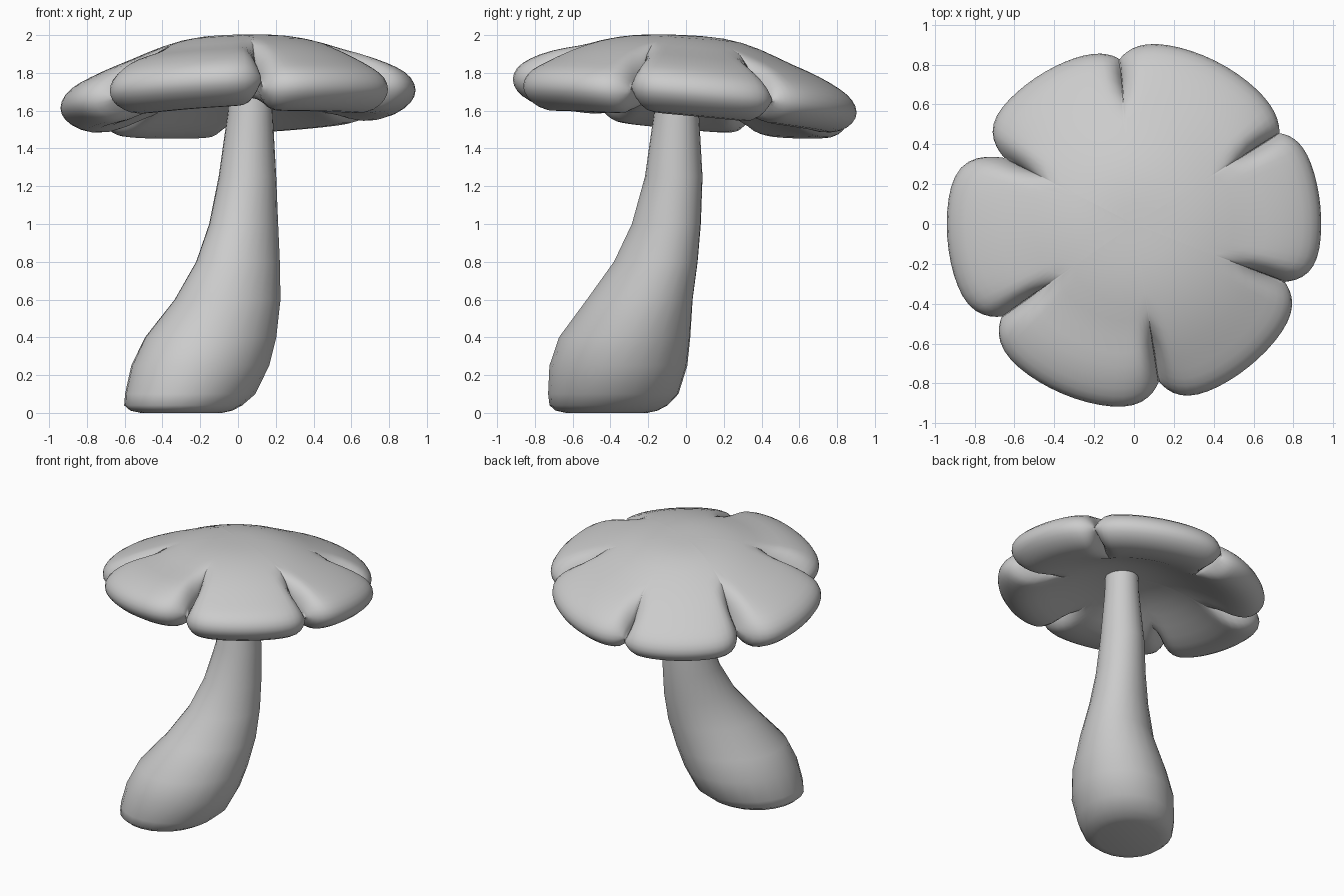
import bpy, bmesh, math
from mathutils import Vector

cube = bpy.data.objects.get("Cube")
if cube:
    bpy.data.objects.remove(cube, do_unlink=True)

grey = bpy.data.materials.new("soft_grey")
grey.use_nodes = True
grey.diffuse_color = (0.6, 0.6, 0.6, 1)
grey.node_tree.nodes["Principled BSDF"].inputs["Base Color"].default_value = (0.6, 0.6, 0.6, 1)


def finish(bm, name):
    bmesh.ops.recalc_face_normals(bm, faces=bm.faces)
    mesh = bpy.data.meshes.new(name)
    bm.to_mesh(mesh)
    bm.free()
    mesh.materials.append(grey)
    mesh.shade_smooth()
    mesh.set_sharp_from_angle(angle=math.radians(70))
    obj = bpy.data.objects.new(name, mesh)
    bpy.context.collection.objects.link(obj)


def bridge(bm, a, b):
    n = len(a)
    for i in range(n):
        j = (i + 1) % n
        bm.faces.new((a[i], a[j], b[j], b[i]))


def fan(bm, ring, tip):
    for i in range(len(ring)):
        bm.faces.new((ring[i], ring[(i + 1) % len(ring)], tip))


# Stalk: elliptical rings leaning diagonally (z, centre x, centre y, along lean, across lean)
STALK = [
    (0.0, -0.3, -0.42, 0.22, 0.21),
    (0.012, -0.3, -0.42, 0.28, 0.26),
    (0.04, -0.29, -0.41, 0.325, 0.3),
    (0.1, -0.253, -0.385, 0.365, 0.325),
    (0.25, -0.2, -0.358, 0.385, 0.345),
    (0.4, -0.145, -0.325, 0.375, 0.32),
    (0.6, -0.055, -0.245, 0.31, 0.25),
    (0.8, 0.0, -0.16, 0.243, 0.2),
    (1.0, 0.03, -0.104, 0.195, 0.17),
    (1.25, 0.05, -0.065, 0.155, 0.15),
    (1.6, 0.065, -0.05, 0.118, 0.118),
    (1.8, 0.07, -0.045, 0.11, 0.11),
]
lean = Vector((1, 1, 0)).normalized()
across = Vector((-1, 1, 0)).normalized()
bm = bmesh.new()
rings = []
for z, cx, cy, a, b in STALK:
    ring = []
    for i in range(24):
        t = math.tau * i / 24
        ring.append(bm.verts.new(Vector((cx, cy, z)) + lean * a * math.cos(t) + across * b * math.sin(t)))
    rings.append(ring)
for low, high in zip(rings, rings[1:]):
    bridge(bm, low, high)
bm.faces.new(rings[0])
bm.faces.new(rings[-1])
finish(bm, "stalk")

# Cap lobes: start angle, end angle, radius, lift,
# and for the crease at the start angle: where it begins and its rim radius
LOBES = [
    (-21, 32, 0.94, 0.01, 0.55, 0.81),
    (32, 95, 0.915, 0.01, 0.58, 0.86),
    (95, 153, 0.885, -0.02, 0.61, 0.83),
    (153, 215, 0.94, 0.0, 0.53, 0.73),
    (215, 279, 0.925, 0.03, 0.51, 0.81),
    (279, 339, 0.92, -0.015, 0.5, 0.8),
]
COLUMNS, STEPS = 24, 14


def smooth(x):
    x = min(max(x, 0), 1)
    return x * x * (3 - 2 * x)


def arc(x):
    """Quarter-ellipse rise from 0 to 1."""
    return math.sqrt(1 - (1 - min(max(x, 0), 1)) ** 2)


# Spokes: direction, rim radius, lift, crease start and angular gap to the crease
spokes = []
for k, (start, end, radius, lift, crease, notch) in enumerate(LOBES):
    next_crease, next_notch = LOBES[(k + 1) % len(LOBES)][4:]
    half_angle = math.radians(end - start) / 2
    for i in range(COLUMNS):
        t = math.sin(math.pi * (i / COLUMNS - 0.5))
        if t > 0:
            crease, notch = next_crease, next_notch
        rim = radius - (radius - notch) * abs(t) ** 6
        angle = math.radians(start) + (1 + t) * half_angle
        direction = Vector((math.cos(angle), math.sin(angle), 0))
        spokes.append((direction, rim, lift if i else 0, crease, (1 - abs(t)) * half_angle))


def cap_points(s, direction, rim, lift, crease, gap):
    """Upper and lower surface points at fraction s of a spoke."""
    r = rim * s
    p = direction * r
    tilt = (0.045 * p.x - 0.09 * p.y) * (0.5 + 0.5 * smooth(r / 0.6))
    mid = 1.835 - 0.18 * smooth(r / 0.85) ** 1.7 + tilt + lift * smooth((r - 0.5) / 0.3)
    depth = 0.88 * smooth((r - crease + 0.03) / 0.18)
    swell = arc((rim - r) / 0.3) * (1 - depth * (1 - arc(r * gap / 0.09)))
    above = 0.163 * swell
    below = (0.105 + 0.04 * smooth(r / 0.6)) * swell
    return Vector((p.x, p.y, mid + above)), Vector((p.x, p.y, mid - below))


# Cap: upper and lower skins sharing the rim
bm = bmesh.new()
top_rings, low_rings = [], []
for k in range(1, STEPS + 1):
    s = math.sin(math.pi / 2 * k / STEPS)
    top, low = [], []
    for spoke in spokes:
        up, down = cap_points(s, *spoke)
        top.append(bm.verts.new(up))
        low.append(top[-1] if k == STEPS else bm.verts.new(down))
    top_rings.append(top)
    low_rings.append(low)
for skin, z in ((top_rings, 1.998), (low_rings, 1.73)):
    fan(bm, skin[0], bm.verts.new((0, 0, z)))
    for a, b in zip(skin, skin[1:]):
        bridge(bm, a, b)
finish(bm, "cap")
